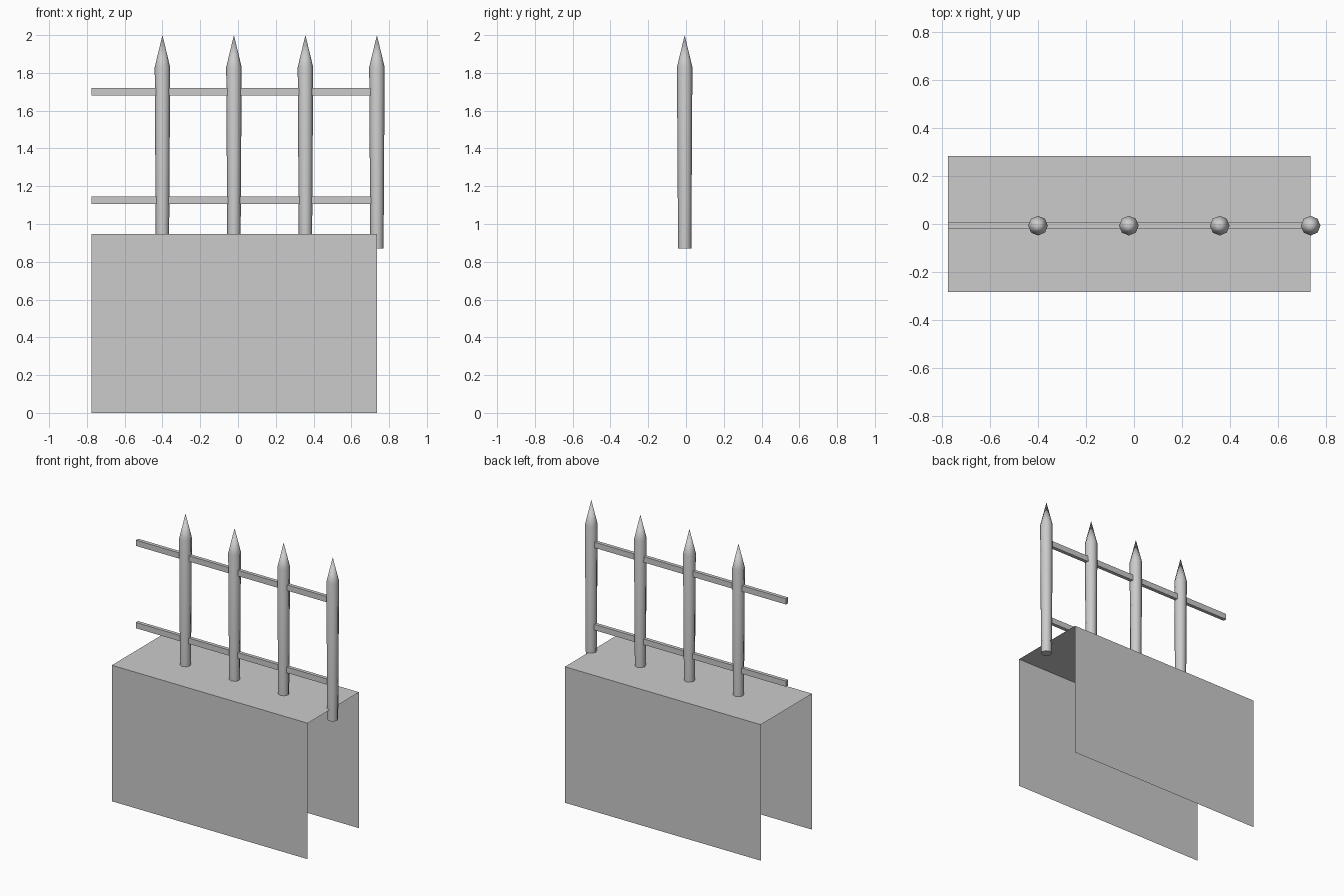
import bpy, bmesh, math

if "Cube" in bpy.data.objects:
    bpy.data.objects.remove(bpy.data.objects["Cube"])

LEFT, RIGHT = -0.775, 0.736   # run of the section
CENTRE_Y = -0.007             # fence line


def make_object(name, bm):
    bmesh.ops.recalc_face_normals(bm, faces=bm.faces)
    mesh = bpy.data.meshes.new(name)
    bm.to_mesh(mesh)
    bm.free()
    obj = bpy.data.objects.new(name, mesh)
    bpy.context.collection.objects.link(obj)
    return obj


# Wall: open-ended shell without a bottom, extruded from its profile
def wall():
    bm = bmesh.new()
    profile = [(-0.283, 0), (-0.283, 0.948), (0.283, 0.948), (0.283, 0)]
    left = [bm.verts.new((LEFT, y, z)) for y, z in profile]
    right = [bm.verts.new((RIGHT, y, z)) for y, z in profile]
    for i in range(3):
        bm.faces.new((left[i], right[i], right[i + 1], left[i + 1]))
    make_object("wall", bm)


# Picket: slightly tapered eight-sided post with a pointed tip
def picket(name, x):
    sides = 8
    bm = bmesh.new()
    rings = []
    for radius, z in [(0.035, 0.87), (0.041, 1.83)]:
        rings.append([bm.verts.new((x + radius * math.cos(a), CENTRE_Y + radius * math.sin(a), z))
                      for a in (2 * math.pi * i / sides for i in range(sides))])
    tip = bm.verts.new((x, CENTRE_Y, 2.0))
    low, high = rings
    bm.faces.new(low[::-1])
    for i in range(sides):
        j = (i + 1) % sides
        bm.faces.new((low[i], low[j], high[j], high[i]))
        bm.faces.new((high[i], high[j], tip))
    obj = make_object(name, bm)
    bpy.ops.object.select_all(action='DESELECT')
    obj.select_set(True)
    bpy.context.view_layer.objects.active = obj
    bpy.ops.object.shade_smooth_by_angle(angle=math.radians(50))


# Rail: thin square bar running through the pickets
def rail(name, z):
    bm = bmesh.new()
    bmesh.ops.create_cube(bm, size=1)
    bmesh.ops.scale(bm, vec=(RIGHT - LEFT, 0.025, 0.04), verts=bm.verts)
    bmesh.ops.translate(bm, vec=((LEFT + RIGHT) / 2, CENTRE_Y, z), verts=bm.verts)
    make_object(name, bm)


wall()
for i in range(4):
    picket(f"picket_{i + 1}", -0.4 + i * 0.3785)
rail("upper_rail", 1.70)
rail("lower_rail", 1.126)
